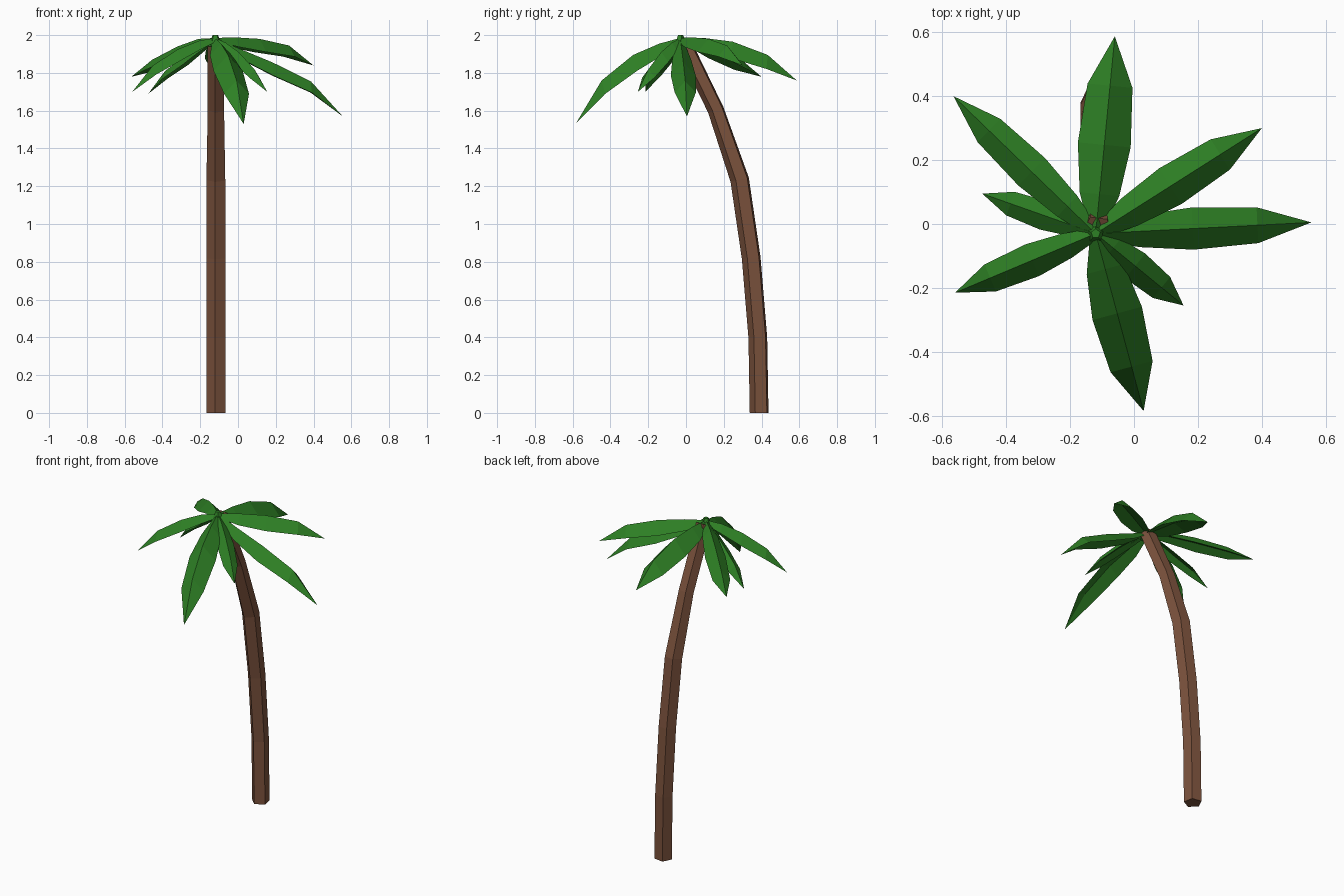
import bpy, bmesh, math
from mathutils import Vector

if "Cube" in bpy.data.objects:
    bpy.data.objects.remove(bpy.data.objects["Cube"])


def material(name, rgb):
    m = bpy.data.materials.new(name)
    m.diffuse_color = (*rgb, 1)
    m.use_nodes = True
    m.node_tree.nodes["Principled BSDF"].inputs["Base Color"].default_value = m.diffuse_color
    return m


def finish(bm, name, mat):
    bmesh.ops.recalc_face_normals(bm, faces=bm.faces)
    me = bpy.data.meshes.new(name)
    bm.to_mesh(me)
    bm.free()
    me.materials.append(mat)
    ob = bpy.data.objects.new(name, me)
    bpy.context.collection.objects.link(ob)
    return ob


def loft(bm, rings):
    # skin between equal rings, cap both ends
    rows = [[bm.verts.new(p) for p in r] for r in rings]
    n = len(rows[0])
    for a, b in zip(rows, rows[1:]):
        for i in range(n):
            j = (i + 1) % n
            bm.faces.new((a[i], a[j], b[j], b[i]))
    bm.faces.new(rows[0])
    bm.faces.new(rows[-1])


bark = material("bark", (0.20, 0.085, 0.046))
leaf = material("leaf", (0.027, 0.215, 0.018))

# Trunk: five-sided tube bending toward the front
path = [(0.390, 0.0), (0.383, 0.40), (0.348, 0.82), (0.287, 1.235),
        (0.160, 1.605), (0.075, 1.78), (-0.015, 1.965)]
rings = []
for k, (y, z) in enumerate(path):
    p, q = path[max(k - 1, 0)], path[min(k + 1, len(path) - 1)]
    side = Vector((0, q[1] - p[1], p[0] - q[0])).normalized()
    if k == 0:
        side = Vector((0, 1, 0))
    r = 0.053 if k < 4 else 0.046
    ring = []
    for i in range(5):
        a = math.radians(-98 + 72 * i)
        ring.append(Vector((-0.115, y, z)) + Vector((r * math.cos(a), 0, 0)) + side * r * math.sin(a))
    rings.append(ring)
bm = bmesh.new()
loft(bm, rings)
finish(bm, "trunk", bark)

# Fronds: folded leaves, (tip xyz, ridge heights, half width)
HUB = Vector((-0.12, -0.03, 1.985))
STEPS = (0.2, 0.45, 0.75)
SHAPE = (0.75, 1.0, 0.85)
fronds = {
    "back": ((-0.06, 0.587, 1.76), (1.985, 1.965, 1.895), 0.083),
    "back_right": ((0.40, 0.30, 1.84), (1.988, 1.98, 1.945), 0.066),
    "right": ((0.555, 0.005, 1.57), (1.925, 1.855, 1.755), 0.066),
    "front_right": ((0.155, -0.255, 1.70), (1.96, 1.91, 1.82), 0.050),
    "front": ((0.03, -0.585, 1.53), (1.955, 1.895, 1.76), 0.080),
    "front_left": ((-0.56, -0.215, 1.70), (1.97, 1.925, 1.84), 0.054),
    "left": ((-0.475, 0.095, 1.69), (1.95, 1.89, 1.81), 0.046),
    "back_left": ((-0.565, 0.40, 1.78), (1.98, 1.94, 1.87), 0.060),
}
for name, (tip, heights, width) in fronds.items():
    tip = Vector(tip)
    across = Vector((HUB.y - tip.y, tip.x - HUB.x, 0)).normalized()
    down = Vector((0, 0, -1))
    stations = [(HUB, 0.018)]
    for t, z, s in zip(STEPS, heights, SHAPE):
        c = HUB.lerp(tip, t)
        c.z = z
        stations.append((c, width * s))
    stations.append((tip, 0.001))
    bm = bmesh.new()
    loft(bm, [[c, c + across * w + down * w * 1.05,
               c + down * w * 0.6, c - across * w + down * w * 1.05]
              for c, w in stations])
    bmesh.ops.remove_doubles(bm, verts=bm.verts, dist=0.004)
    finish(bm, name + "_frond", leaf)

# Crown bud where the fronds meet
bm = bmesh.new()
bmesh.ops.create_cone(bm, cap_ends=True, segments=5, radius1=0.04, radius2=0.015, depth=0.06)
bmesh.ops.translate(bm, verts=bm.verts, vec=(-0.12, -0.03, 1.97))
finish(bm, "crown_bud", leaf)
